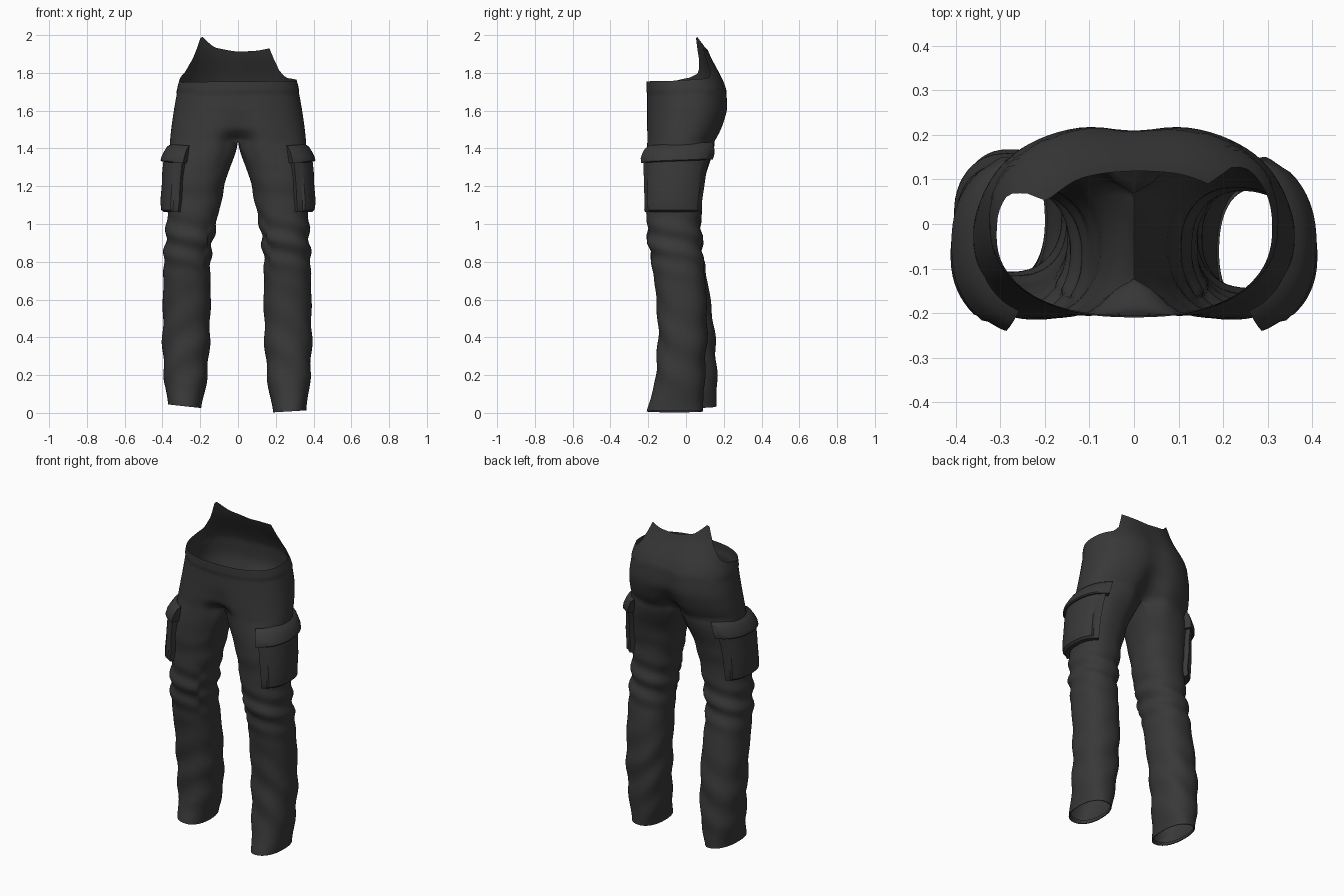
import bpy, bmesh, math

if "Cube" in bpy.data.objects:
    bpy.data.objects.remove(bpy.data.objects["Cube"])

# z, inner x, outer x, front y, back y of one leg and hip
LEG = [(0.00, .188, .360, -.212, .088), (0.10, .166, .374, -.176, .095),
       (0.20, .152, .385, -.160, .100), (0.40, .140, .391, -.146, .112),
       (0.60, .136, .388, -.156, .110), (0.80, .138, .385, -.182, .092),
       (0.90, .128, .380, -.200, .085), (1.00, .112, .375, -.206, .078),
       (1.10, .093, .372, -.208, .082), (1.20, .072, .372, -.212, .092),
       (1.30, .050, .370, -.216, .112), (1.40, .020, .364, -.218, .142),
       (1.50, .000, .354, -.215, .198), (1.60, .000, .340, -.210, .228),
       (1.70, .000, .322, -.205, .222), (1.76, .000, .308, -.206, .200),
       (1.80, .000, .293, -.200, .178), (1.90, .000, .262, -.190, .122),
       (2.00, .000, .245, -.180, .085)]
# y shift of the left leg: z, front, back
SHIFT = [(0, .07, .072), (.2, .05, .065), (.4, .03, .042), (.6, .015, .02), (.85, 0, 0), (2, 0, 0)]
# pull towards the centre seam: z, front, back
SEAM = [(1.44, .10, .10), (1.50, .022, .055), (1.6, .004, .020), (1.7, 0, .012), (2, 0, 0)]
# torn top edge: angle around the waist, height
TOP = {1: [(-90, 1.755), (-20, 1.757), (10, 1.765), (35, 1.772), (44, 1.80), (54, 1.93), (70, 1.918), (90, 1.912)],
       -1: [(-90, 1.755), (-20, 1.75), (5, 1.775), (20, 1.80), (32, 1.88), (42, 2.0), (65, 1.935), (90, 1.912)]}
CROTCH, N_OUT, N_IN = 1.44, 40, 14


def lookup(table, z):
    """Linear interpolation in a table whose first column is the key."""
    if z <= table[0][0]:
        return table[0][1:]
    for a, b in zip(table, table[1:]):
        if z <= b[0]:
            t = (z - a[0]) / (b[0] - a[0])
            return tuple(p + (q - p) * t for p, q in zip(a[1:], b[1:]))
    return table[-1][1:]


def soft(table, z, r=.03):
    """Averaged lookup, which rounds the corners of a table."""
    rows = [lookup(table, z + d * r) for d in (-1, -.5, 0, .5, 1)]
    return tuple(sum(c) / 5 for c in zip(*rows))


def spow(v, p):
    return math.copysign(abs(v) ** p, v)


def bump(z, c, w):
    return math.exp(-((z - c) / w) ** 2)


def leg_point(s, a, z, off=0):
    """Point on a leg at angle a (0 = outward, negative = front)."""
    i, o, f, b = soft(LEG, z)
    if s < 0:
        df, db = soft(SHIFT, z)
        f, b = f + df, b + db
        k = .009 * max(0, min(1, (1.1 - z) / .3))
        i, o = i + k, o + k
    c, n = math.cos(a), math.sin(a)
    # cloth folds at the knee, below it and at the thigh
    fold = .009 * bump(z, .9, .13) * math.sin(z * 52 + 1.6 * a * s + 1)
    fold += .005 * bump(z, .35, .25) * math.sin(z * 30 + 2 * n + c * 3)
    fold += .003 * bump(z, 1.15, .12) * math.sin(z * 40 - 3 * n)
    x = (i + o) / 2 + ((o - i) / 2 + fold + off) * spow(c, .88)
    y = (f + b) / 2 + ((b - f) / 2 + fold + off) * spow(n, .88)
    return x, y


def hip_point(phi, z):
    """Point on the hip from front seam (-90 degrees) to back seam (90)."""
    _, o, f, b = soft(LEG, z)
    pf, pb = soft(SEAM, z, .015)
    c, n = math.cos(phi), math.sin(phi)
    band = .004 if z > 1.7 else 0
    x = (o + band) * max(c, 0) ** .85
    y = (f + b) / 2 + ((b - f) / 2 + band) * spow(n, .85)
    y -= (pb if n > 0 else -pf) * math.exp(-(x / .075) ** 2)
    return (0 if c < 1e-6 else x), y


def crotch_mix(s, k, z):
    """Ring point k of a leg, blended into the hip outline near the crotch."""
    if k <= N_OUT:
        a = math.radians(-135 + 270 * k / N_OUT)
        h = hip_point(math.radians(-90 + 180 * k / N_OUT), max(z, CROTCH))
    else:
        t = (k - N_OUT) / N_IN
        a = math.radians(135 + 90 * t)
        y0, y1 = hip_point(math.pi / 2, CROTCH)[1], hip_point(-math.pi / 2, CROTCH)[1]
        h = (0, y0 + (y1 - y0) * t)
    p = leg_point(s, a, z)
    w = max(0, min(1, (z - 1.2) / (CROTCH - 1.2))) ** 2.2
    return p[0] * (1 - w) + h[0] * w, p[1] * (1 - w) + h[1] * w


def finish(name, bm, angle):
    bmesh.ops.remove_doubles(bm, verts=bm.verts[:], dist=.0004)
    bmesh.ops.recalc_face_normals(bm, faces=bm.faces[:])
    me = bpy.data.meshes.new(name)
    bm.to_mesh(me)
    bm.free()
    ob = bpy.data.objects.new(name, me)
    bpy.context.collection.objects.link(ob)
    me.materials.append(cloth)
    bpy.ops.object.select_all(action='DESELECT')
    ob.select_set(True)
    bpy.context.view_layer.objects.active = ob
    bpy.ops.object.shade_smooth_by_angle(angle=math.radians(angle))
    return ob


def skin(bm, rows, closed):
    for r, q in zip(rows, rows[1:]):
        n = min(len(r), len(q))
        for k in range(n if closed else n - 1):
            j = (k + 1) % n
            bm.faces.new((r[k], r[j], q[j], q[k]))


cloth = bpy.data.materials.new("charcoal cloth")
cloth.diffuse_color = (.04, .04, .04, 1)
cloth.use_nodes = True
cloth.node_tree.nodes["Principled BSDF"].inputs["Base Color"].default_value = cloth.diffuse_color

# Trousers: two legs that run into one open hip
bm = bmesh.new()
for s in (1, -1):
    ring, rows = N_OUT + N_IN, []
    for m in range(73):
        z = CROTCH * m / 72
        row = []
        for k in range(ring):
            x, y = crotch_mix(s, k, z)
            hem = (.06 * (x - .19) if s > 0 else .022 + .11 * (x - .19)) * max(0, 1 - z / .2)
            row.append(bm.verts.new((s * x, y, max(0, z + hem + .003 * max(0, 1 - z / .2)))))
        rows.append(row)
    # turned-in hem
    mid = sum((v.co for v in rows[0]), rows[0][0].co * 0) / ring
    for dz, k in ((.001, .95), (.03, .92)):
        fold = []
        for v in rows[0 if dz < .01 else 1]:
            base = rows[0 if dz < .01 else 1]
            co = v.co.lerp(mid, 1 - k)
            co.z = v.co.z + (dz if dz < .01 else 0)
            fold.append(bm.verts.new(co))
        if dz < .01:
            lip = fold
    skin(bm, [fold, lip] + rows, True)
    # hip, up to the torn edge
    hip = [rows[-1][:N_OUT + 1]]
    for m in range(1, 25):
        row = []
        for k in range(N_OUT + 1):
            deg = -90 + 180 * k / N_OUT
            z = CROTCH + (lookup(TOP[s], deg)[0] - CROTCH) * m / 24
            x, y = hip_point(math.radians(deg), z)
            row.append(bm.verts.new((s * x, y, z)))
        hip.append(row)
    skin(bm, hip, False)
finish("trousers", bm, 60)


def patch(name, s, a0, a1, profile, edge, tilt=0):
    """Padded plate following the thigh; profile rows are height, offset."""
    bm = bmesh.new()
    cols = [0, 0, .03, .1, .13] + [.13 + .74 * i / 16 for i in range(1, 16)] + [.87, .9, .97, 1, 1]
    rows = []
    for z, off in profile:
        row = []
        for i, t in enumerate(cols):
            a = math.radians(a0 + (a1 - a0) * t)
            d = off
            if i in (0, len(cols) - 1):
                d = -.012
            elif t < .12 or t > .88:
                d = min(off, edge)
            zz = z + tilt * (t - .5)
            x, y = leg_point(s, a, zz, d)
            row.append(bm.verts.new((s * x, y, zz)))
        rows.append(row)
    skin(bm, rows, False)
    return finish(name, bm, 35)


# Cargo pockets with pleated sides and flaps
for s, side in ((1, "right"), (-1, "left")):
    patch(side + "_cargo_pocket", s, -64, 58,
          [(1.062, -.012), (1.064, .022), (1.075, .034), (1.12, .037), (1.2, .034), (1.28, .03), (1.35, .026)], .026)
    patch(side + "_pocket_flap", s, -68, 64,
          [(1.335, -.005), (1.332, .036), (1.338, .042), (1.36, .038), (1.385, .026), (1.41, .012), (1.425, -.012)],
          .036, .02)
